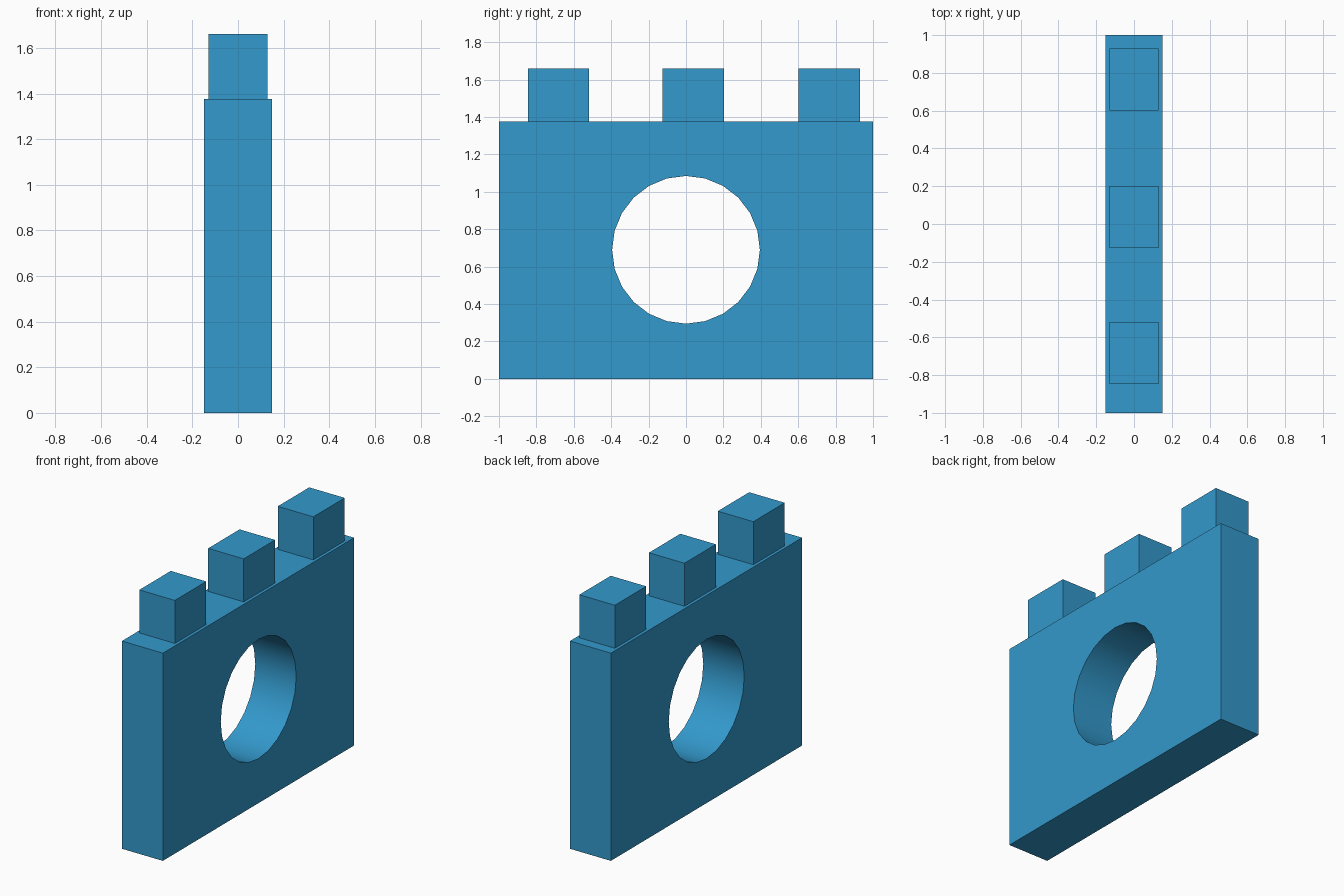
import bpy
import math

if "Cube" in bpy.data.objects:
    bpy.data.objects.remove(bpy.data.objects["Cube"])

blue = bpy.data.materials.new("blue")
blue.diffuse_color = (0.033, 0.319, 0.604, 1.0)
blue.use_nodes = True
blue.node_tree.nodes["Principled BSDF"].inputs["Base Color"].default_value = blue.diffuse_color

WALL_TOP = 1.375


def box(name, lo, hi):
    """Axis-aligned box between two corners."""
    centre = [(a + b) / 2 for a, b in zip(lo, hi)]
    bpy.ops.mesh.primitive_cube_add(size=1, location=centre)
    ob = bpy.context.object
    ob.name = name
    ob.scale = [b - a for a, b in zip(lo, hi)]
    bpy.ops.object.transform_apply(location=False, rotation=False, scale=True)
    ob.data.materials.append(blue)
    return ob


# Wall slab
wall = box("wall", (-0.15, -1, 0), (0.15, 1, WALL_TOP))

# Round opening through the wall
bpy.ops.mesh.primitive_cylinder_add(
    vertices=24, radius=0.395, depth=1,
    location=(0, 0, 0.69), rotation=(0, math.pi / 2, 0))
cutter = bpy.context.object
cutter.name = "opening_cutter"
cutter.hide_render = True
cutter.data.materials.append(blue)

cut = wall.modifiers.new("opening", 'BOOLEAN')
cut.operation = 'DIFFERENCE'
cut.solver = 'EXACT'
cut.object = cutter
bpy.ops.object.select_all(action='DESELECT')
wall.select_set(True)
bpy.context.view_layer.objects.active = wall
bpy.ops.object.modifier_apply(modifier=cut.name)
bpy.data.objects.remove(cutter)
bpy.ops.object.shade_smooth_by_angle(angle=math.radians(30))

# Battlement blocks along the top
for i, y in enumerate((-0.682, 0.038, 0.766)):
    box(f"battlement_{i + 1}", (-0.13, y - 0.164, WALL_TOP), (0.13, y + 0.164, 1.66))
